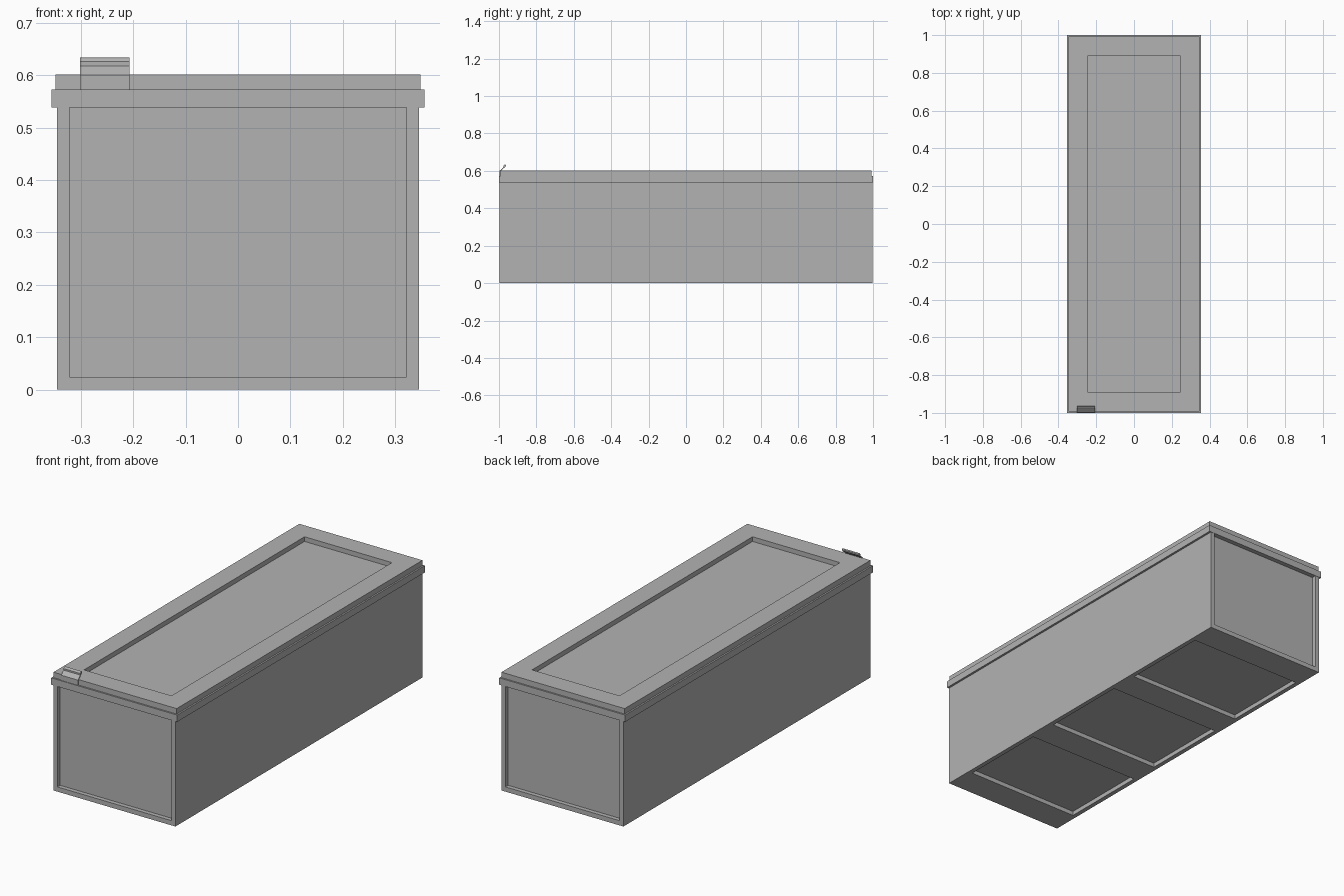
import bpy, bmesh

if "Cube" in bpy.data.objects:
    bpy.data.objects.remove(bpy.data.objects["Cube"])

grey = bpy.data.materials.new("plain grey")
grey.diffuse_color = (0.45, 0.45, 0.45, 1)
grey.use_nodes = True
grey.node_tree.nodes["Principled BSDF"].inputs["Base Color"].default_value = grey.diffuse_color


def finish(name, bm):
    bmesh.ops.recalc_face_normals(bm, faces=bm.faces)
    mesh = bpy.data.meshes.new(name)
    bm.to_mesh(mesh)
    bm.free()
    mesh.materials.append(grey)
    ob = bpy.data.objects.new(name, mesh)
    bpy.context.collection.objects.link(ob)
    return ob


def box(name, x, y, z):
    """Box from (min, max) ranges."""
    bm = bmesh.new()
    bmesh.ops.create_cube(bm, size=1)
    for v in bm.verts:
        v.co = [r[0] if c < 0 else r[1] for c, r in zip(v.co, (x, y, z))]
    return finish(name, bm)


def pocket(ob, x, y, z):
    """Cut a box-shaped recess out of an object."""
    cutter = box("cutter", x, y, z)
    cutter.hide_render = True
    mod = ob.modifiers.new("pocket", 'BOOLEAN')
    mod.operation, mod.solver, mod.object = 'DIFFERENCE', 'EXACT', cutter
    bpy.context.view_layer.objects.active = ob
    bpy.ops.object.modifier_apply(modifier=mod.name)
    bpy.data.objects.remove(cutter)


# Crate body with recessed ends and three recesses underneath
body = box("crate_body", (-0.345, 0.345), (-0.998, 0.998), (0, 0.538))
for y in ((-1.1, -0.976), (0.976, 1.1)):
    pocket(body, (-0.322, 0.322), y, (0.024, 0.7))
for y in (-0.617, 0, 0.617):
    pocket(body, (-0.322, 0.322), (y - 0.232, y + 0.232), (-0.1, 0.022))

# Rim band around the top of the body
box("rim", (-0.356, 0.356), (-1, 1), (0.538, 0.573))

# Lid with a long recessed panel
lid = box("lid", (-0.348, 0.348), (-0.992, 0.992), (0.573, 0.601))
pocket(lid, (-0.247, 0.247), (-0.89, 0.89), (0.577, 0.7))

# Latch tab: bent plate with a rounded lip, extruded across x
profile = [(-0.997, 0.573), (-0.997, 0.600), (-0.977, 0.618), (-0.977, 0.626),
           (-0.972, 0.632), (-0.967, 0.634), (-0.963, 0.630), (-0.964, 0.624),
           (-0.969, 0.618), (-0.975, 0.615), (-0.992, 0.598), (-0.992, 0.573)]
bm = bmesh.new()
face = bm.faces.new([bm.verts.new((-0.302, y, z)) for y, z in profile])
side = bmesh.ops.extrude_face_region(bm, geom=[face])["geom"]
bmesh.ops.translate(bm, vec=(0.095, 0, 0),
                    verts=[g for g in side if isinstance(g, bmesh.types.BMVert)])
finish("latch_tab", bm)
